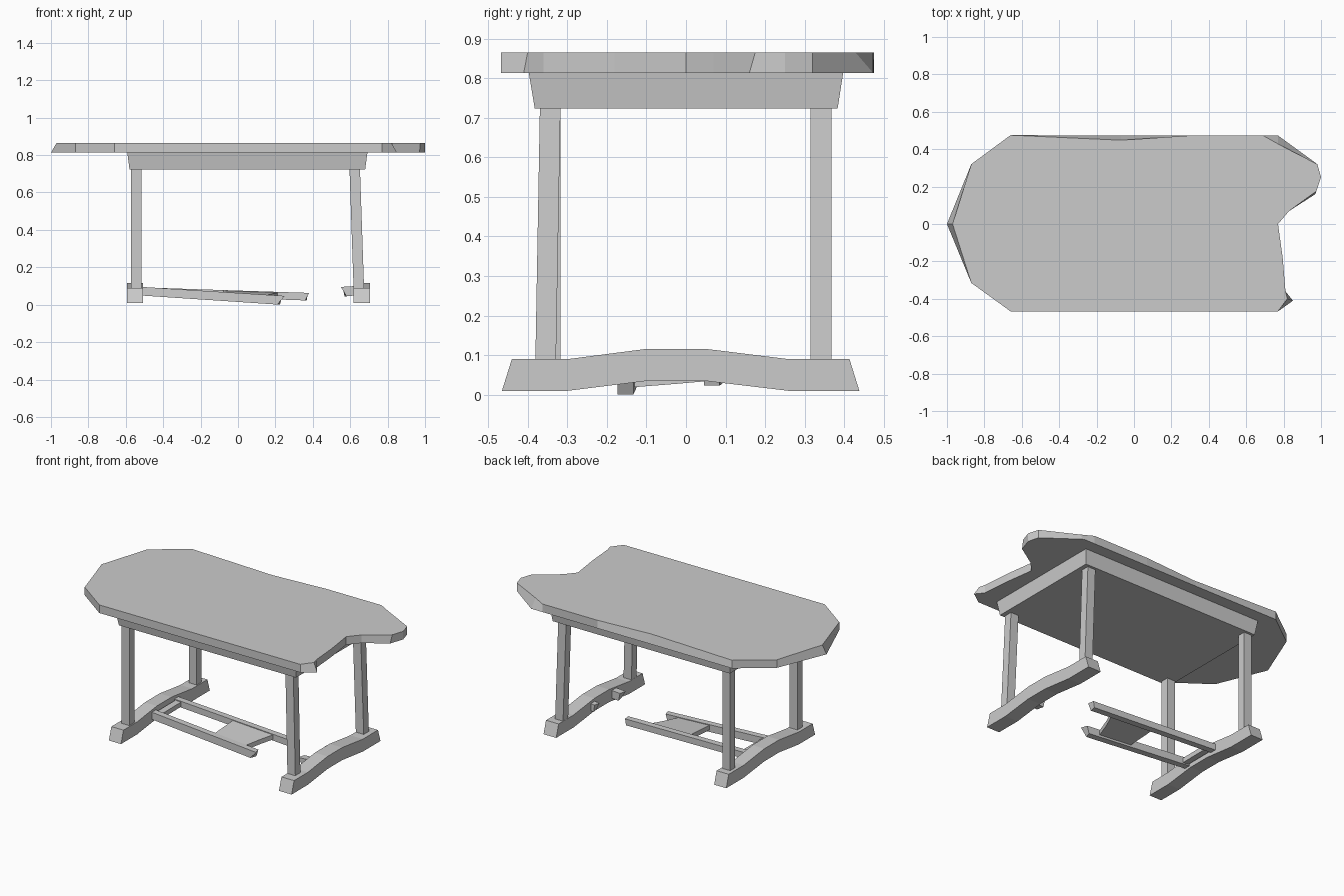
import bpy
from mathutils import Vector

if "Cube" in bpy.data.objects:
    bpy.data.objects.remove(bpy.data.objects["Cube"])


def make_mesh(name, verts, faces):
    me = bpy.data.meshes.new(name)
    me.from_pydata([tuple(v) for v in verts], [], faces)
    me.validate()
    ob = bpy.data.objects.new(name, me)
    bpy.context.collection.objects.link(ob)
    return ob


def loft(name, a, b):
    """Closed solid between two matching rings of points."""
    n = len(a)
    faces = [tuple(reversed(range(n))), tuple(range(n, 2 * n))]
    faces += [(i, (i + 1) % n, n + (i + 1) % n, n + i) for i in range(n)]
    ob = make_mesh(name, list(a) + list(b), faces)
    return ob


def rect_z(x0, x1, y0, y1, z):
    return [(x0, y0, z), (x1, y0, z), (x1, y1, z), (x0, y1, z)]


def beam(name, p, q, w, h, slant=0.0):
    """Bar along x from p to q; slant skews the broken end."""
    def ring(c, s):
        x, y, z = c
        return [(x - s, y - w / 2, z - h / 2), (x - s * .3, y + w / 2, z - h / 2),
                (x + s * .4, y + w / 2, z + h / 2), (x + s, y - w / 2, z + h / 2)]
    return loft(name, ring(p, 0), ring(q, slant))


# Table top: worn octagon with a bite out of the right end
Z0, Z1 = 0.813, 0.865
outline = [(-1, 0), (-.87, -.315), (-.66, -.467), (.77, -.467), (.85, -.41),
           (.81, -.36), (.795, -.18), (.77, 0), (.83, .07), (.97, .16),
           (1, .25), (.98, .32), (.77, .473), (.69, .473), (.3, .473),
           (-.07, .473), (-.66, .475), (-.87, .32)]
# inward shifts of the upper edge where it is chipped
chips = {0: (.03, 0), 4: (-.03, .01), 9: (.005, .015), 12: (0, -.045), 15: (0, -.025)}
lower = [(x, y, Z0) for x, y in outline]
upper = [(x + chips.get(i, (0, 0))[0], y + chips.get(i, (0, 0))[1], Z1)
         for i, (x, y) in enumerate(outline)]
loft("table_top", lower, upper)

# Tapered apron under the top
loft("apron", rect_z(-.58, .68, -.382, .383, .723), rect_z(-.592, .692, -.397, .397, Z0))

# Legs: the right pair leans outward a little
for side, xt, xb in (("left", -.543, -.543), ("right", .624, .647)):
    for end, y in (("front", -.343), ("back", .341)):
        yb = y - .012 if (side, end) == ("right", "front") else y
        loft(f"{side}_{end}_leg",
             rect_z(xb - .028, xb + .028, yb - .026, yb + .026, .06),
             rect_z(xt - .028, xt + .028, y - .026, y + .026, .73))

# Arched feet running front to back
profile = [(-.465, .01), (-.3, .01), (-.1, .035), (.05, .035), (.26, .01), (.438, .01),
           (.413, .09), (.26, .09), (.05, .116), (-.1, .116), (-.3, .09), (-.44, .09)]
for side, x0, x1 in (("left", -.593, -.507), ("right", .617, .707)):
    loft(f"{side}_foot", [(x0, y, z) for y, z in profile], [(x1, y, z) for y, z in profile])

# Broken stretchers sagging from the left foot
fa, fb = Vector((-.53, -.13, .073)), Vector((.23, -.153, .024))
ba, bb = Vector((-.53, .10, .073)), Vector((.37, .065, .043))
beam("front_stretcher", fa, fb, .04, .046, .02)
beam("back_stretcher", ba, bb, .04, .04, .01)


# Shelf pieces spanning the two stretchers
def span(name, x0, x1, x1b, up):
    f = lambda x: fa.lerp(fb, (x - fa.x) / (fb.x - fa.x))
    b = lambda x: ba.lerp(bb, (x - ba.x) / (bb.x - ba.x))
    ring = [f(x0), f(x1), f((x1 + x1b) / 2).lerp(b((x1 + x1b) / 2), .55), b(x1b), b(x0)]
    loft(name, [p + Vector((0, 0, up - .03)) for p in ring],
         [p + Vector((0, 0, up)) for p in ring])


span("shelf_plate", -.08, .14, .22, .018)
span("cross_bar", -.5, -.46, -.46, .015)

# Splintered stubs left on the right foot
beam("front_stub", (.63, -.15, .075), (.565, -.15, .07), .045, .05, -.015)
beam("back_stub", (.63, .065, .075), (.595, .065, .07), .04, .045, -.01)

# Consistent outward normals
import bmesh
for ob in bpy.data.objects:
    bm = bmesh.new()
    bm.from_mesh(ob.data)
    bmesh.ops.recalc_face_normals(bm, faces=bm.faces)
    bm.to_mesh(ob.data)
    bm.free()
